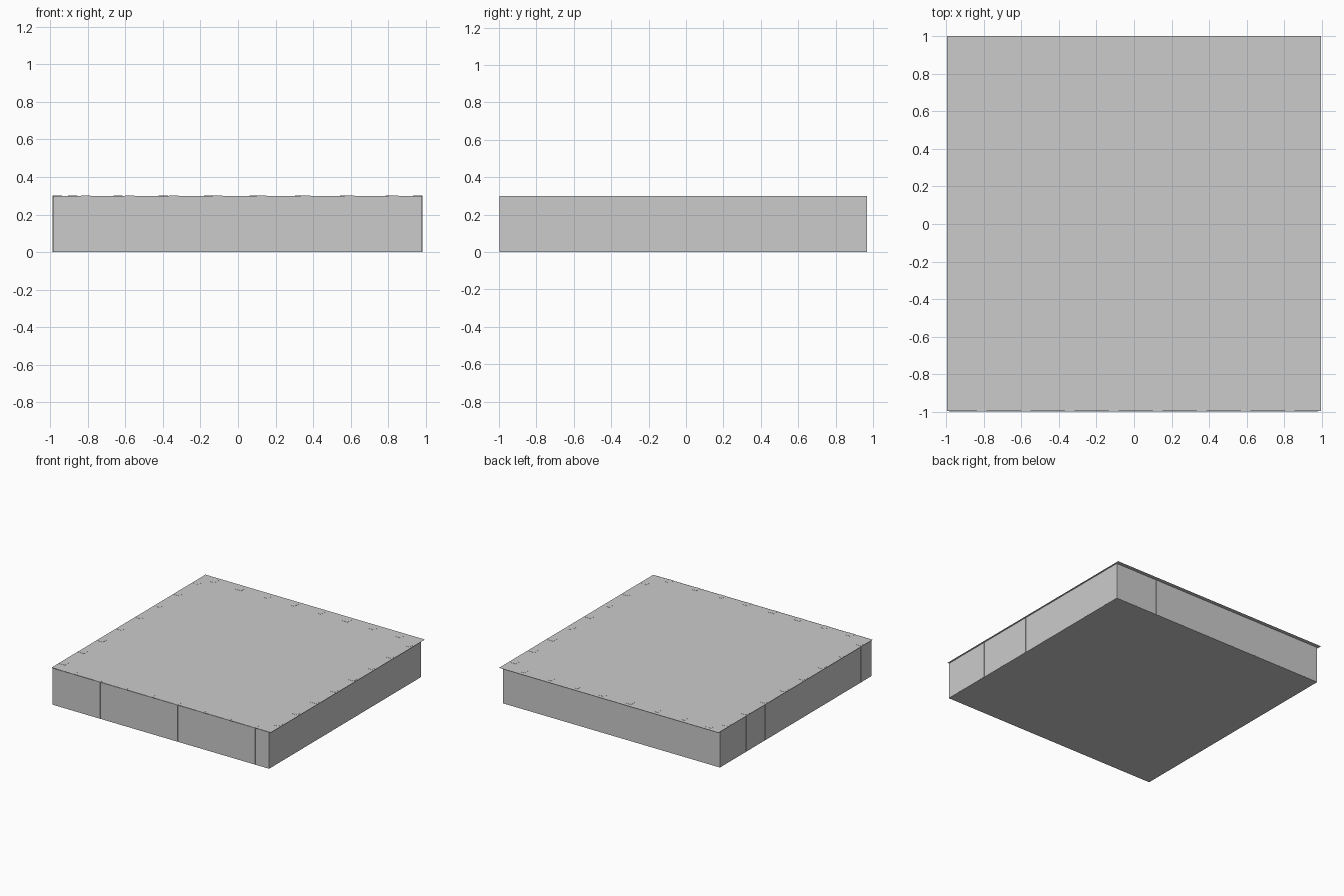
import bpy

if "Cube" in bpy.data.objects:
    bpy.data.objects.remove(bpy.data.objects["Cube"])

X0, X1 = -0.985, 0.98      # wall faces
Y0, Y1 = -0.997, 0.967
H, POST = 0.3, 0.05


def sheet(name, pts):
    me = bpy.data.meshes.new(name)
    me.from_pydata(pts, [], [tuple(range(len(pts)))])
    ob = bpy.data.objects.new(name, me)
    bpy.context.collection.objects.link(ob)
    return ob


def box(name, lo, hi):
    c = [(a + b) / 2 for a, b in zip(lo, hi)]
    bpy.ops.mesh.primitive_cube_add(size=1, location=c)
    ob = bpy.context.object
    ob.name = name
    ob.scale = [b - a for a, b in zip(lo, hi)]
    return ob


# thin floor and slightly overhanging roof sheet
sheet("floor", [(X0, Y0, 0), (X0, Y1, 0), (X1, Y1, 0), (X1, Y0, 0)])
sheet("roof_sheet", [(-0.995, -0.995, H), (0.995, -0.995, H), (0.995, 1, H), (-0.995, 1, H)])

# thin outer walls
corners = [(X0, Y0), (X1, Y0), (X1, Y1), (X0, Y1)]
for i, name in enumerate(["front_wall", "right_wall", "back_wall", "left_wall"]):
    (ax, ay), (bx, by) = corners[i], corners[(i + 1) % 4]
    sheet(name, [(ax, ay, 0), (bx, by, 0), (bx, by, H), (ax, ay, H)])


# rows of posts just inside the walls, tops showing through the roof
def post(name, x, y):
    h = POST / 2
    box(name, (x - h, y - h, 0.001), (x + h, y + h, H + 0.001))


inset = POST / 2 - 0.001
for i in range(8):
    t = i / 7
    post("front_post", -0.81 + 1.64 * t, Y0 + inset)
    post("back_post", -0.88 + 1.69 * t, Y1 - inset)
    post("left_post", X0 + inset, -0.88 + 1.73 * t)
    post("right_post", X1 - inset, -0.85 + 1.70 * t)

# small room in the front right corner
box("corner_room", (0.5, Y0 + 0.001, 0.001), (X1 - 0.001, -0.5, 0.19))
